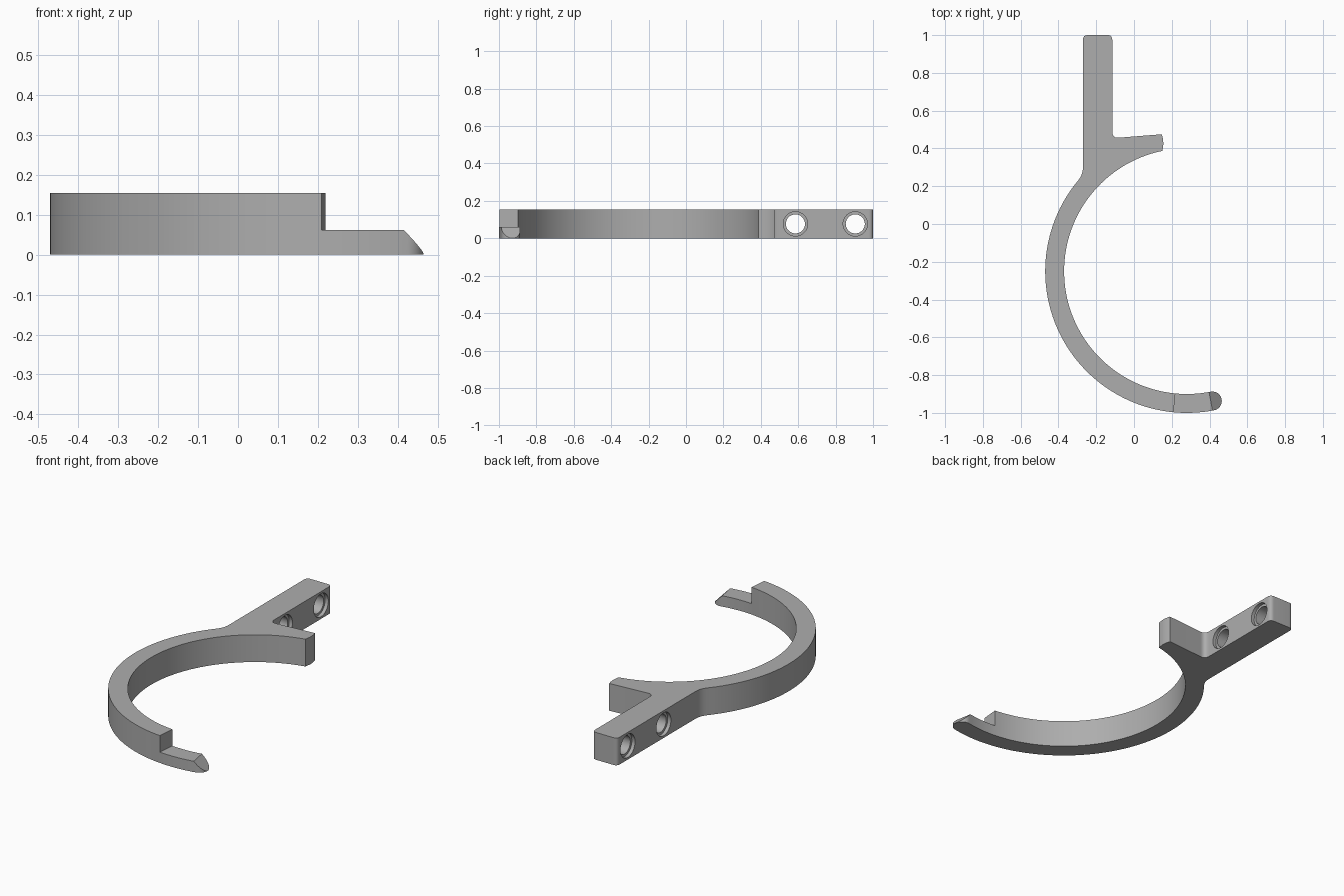
import bpy, bmesh
from math import cos, sin, radians
from mathutils import Vector

if "Cube" in bpy.data.objects:
    bpy.data.objects.remove(bpy.data.objects["Cube"])

CENTER = Vector((0.28, -0.25))
OUTER, INNER = 0.75, 0.65
MID, HALF = (OUTER + INNER) / 2, (OUTER - INNER) / 2
HEIGHT, LIP = 0.154, 0.061
TIP = 281.1          # angle where the rounded tip starts


def arc(center, radius, start, end, steps):
    angles = [radians(start + (end - start) * i / steps) for i in range(steps + 1)]
    return [center + radius * Vector((cos(a), sin(a))) for a in angles]


def corner(start, mid, end, steps=8):
    a, b, c = Vector(start), Vector(mid), Vector(end)
    ts = [i / steps for i in range(steps + 1)]
    return [a * (1 - t) ** 2 + b * 2 * t * (1 - t) + c * t * t for t in ts]


def prism(name, points, depth):
    bm = bmesh.new()
    face = bm.faces.new([bm.verts.new((p[0], p[1], 0)) for p in points])
    top = bmesh.ops.extrude_face_region(bm, geom=[face])["geom"]
    bmesh.ops.translate(bm, vec=(0, 0, depth),
                        verts=[v for v in top if isinstance(v, bmesh.types.BMVert)])
    bmesh.ops.recalc_face_normals(bm, faces=bm.faces)
    mesh = bpy.data.meshes.new(name)
    bm.to_mesh(mesh)
    bm.free()
    obj = bpy.data.objects.new(name, mesh)
    bpy.context.collection.objects.link(obj)
    return obj


def cut(body, cutter):
    cutter.hide_render = True
    mod = body.modifiers.new("cut", "BOOLEAN")
    mod.operation, mod.solver, mod.object = "DIFFERENCE", "EXACT", cutter
    bpy.context.view_layer.objects.active = body
    bpy.ops.object.modifier_apply(modifier=mod.name)
    bpy.data.objects.remove(cutter)


def radial_cutter(name, angle, profile):
    """Prism whose (along ring, height) profile runs outward at the given angle."""
    obj = prism(name, profile, 0.4)
    a = radians(angle)
    out, along = Vector((cos(a), sin(a), 0)), Vector((-sin(a), cos(a), 0))
    origin = CENTER.to_3d() + out * (MID - 0.2)
    for v in obj.data.vertices:
        v.co = origin + along * v.co.x + Vector((0, 0, v.co.y)) + out * v.co.z
    return obj


# Hook, short arm and mounting bar share one outline
tip_center = arc(CENTER, MID, TIP, TIP, 1)[0]
outline = arc(CENTER, OUTER, 139.9, TIP, 72)
outline += arc(tip_center, HALF, TIP, TIP + 180, 20)[1:-1]
outline += arc(CENTER, INNER, TIP, 101.5, 88)
outline += corner((0.155, 0.42), (0.156, 0.45), (0.147, 0.475), 4)
outline += corner((-0.08, 0.457), (-0.115, 0.453), (-0.115, 0.49))
outline += corner((-0.115, 0.975), (-0.115, 1), (-0.14, 1))
outline += corner((-0.245, 1), (-0.27, 1), (-0.27, 0.975))
outline += corner((-0.27, 0.305), (-0.27, 0.264), (-0.291, 0.238))[:-1]
hook = prism("hook_bracket", outline, HEIGHT)

# Lowered lip and sloped tip
cut(hook, radial_cutter("lip_cutter", 264.6,
                        [(0, LIP), (0.5, LIP), (0.5, 0.3), (0, 0.3)]))
cut(hook, radial_cutter("tip_cutter", 280.4,
                        [(0, LIP), (0.058, 0.001), (0.2, 0.001), (0.2, 0.2), (0, 0.2)]))

# Two screw holes, recessed on both sides of the bar
for y in (0.585, 0.905):
    for radius, x, depth in ((0.051, -0.1925, 0.4), (0.065, -0.27, 0.04), (0.065, -0.115, 0.04)):
        bpy.ops.mesh.primitive_cylinder_add(vertices=48, radius=radius, depth=depth,
                                            location=(x, y, HEIGHT / 2),
                                            rotation=(0, radians(90), 0))
        cut(hook, bpy.context.object)

# Grey plastic
grey = bpy.data.materials.new("grey plastic")
grey.use_nodes = True
colour = (0.42, 0.42, 0.42, 1)
grey.diffuse_color = colour
grey.node_tree.nodes["Principled BSDF"].inputs["Base Color"].default_value = colour
hook.data.materials.clear()
hook.data.materials.append(grey)

bpy.ops.object.select_all(action="DESELECT")
hook.select_set(True)
bpy.context.view_layer.objects.active = hook
bpy.ops.object.shade_smooth_by_angle(angle=radians(25))
